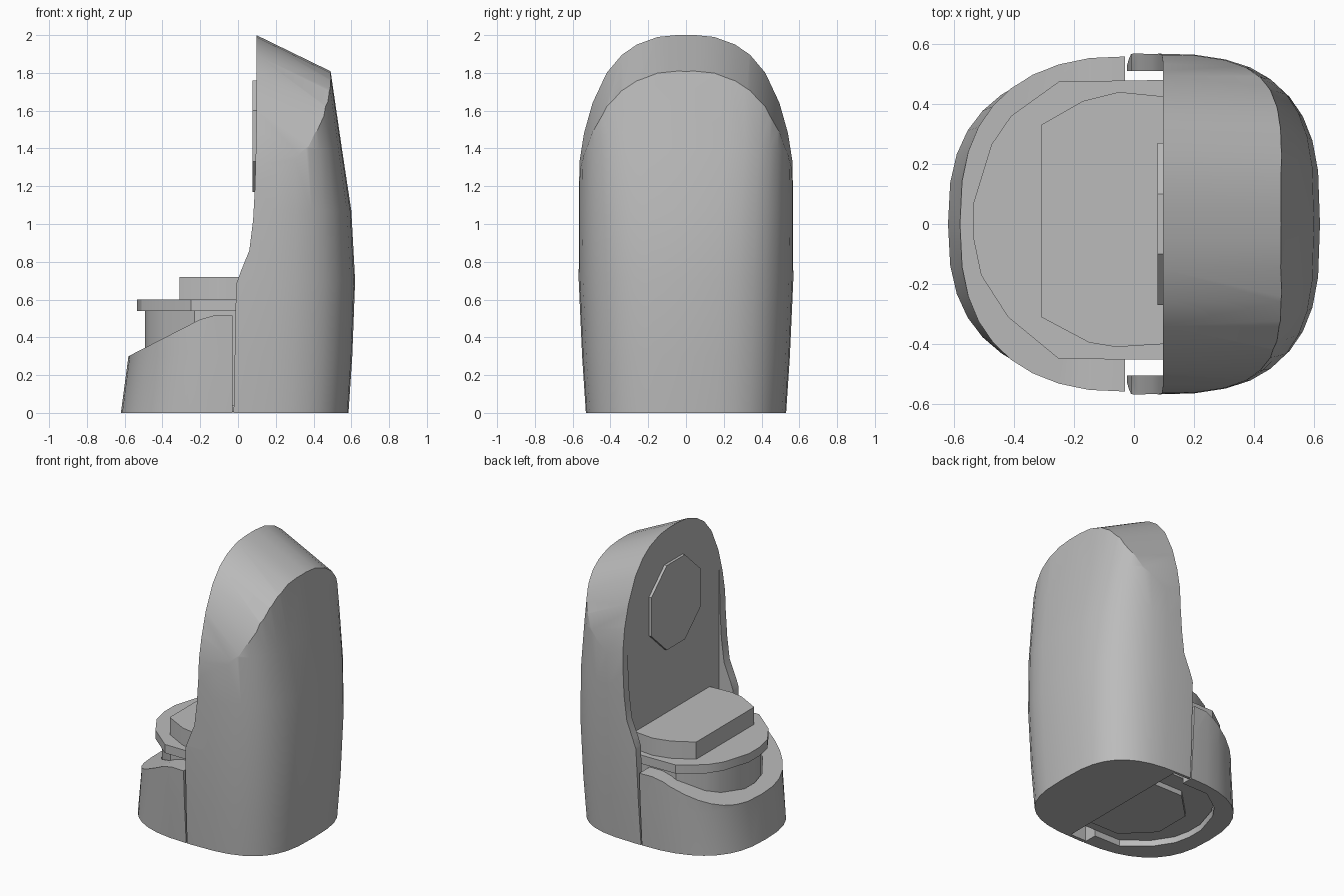
import bpy, bmesh, math
from mathutils import Matrix

cube = bpy.data.objects.get("Cube")
if cube:
    bpy.data.objects.remove(cube, do_unlink=True)

grey = bpy.data.materials.new("plain grey")
grey.use_nodes = True
grey.diffuse_color = (0.5, 0.5, 0.5, 1)
grey.node_tree.nodes["Principled BSDF"].inputs["Base Color"].default_value = (0.5, 0.5, 0.5, 1)


def add_object(name, bm):
    bmesh.ops.recalc_face_normals(bm, faces=bm.faces)
    mesh = bpy.data.meshes.new(name)
    bm.to_mesh(mesh)
    bm.free()
    mesh.materials.append(grey)
    ob = bpy.data.objects.new(name, mesh)
    bpy.context.collection.objects.link(ob)
    return ob


def loft(name, rings):
    """Skin a list of equal-length rings and cap both ends."""
    bm = bmesh.new()
    loops = [[bm.verts.new(p) for p in ring] for ring in rings]
    n = len(loops[0])
    for a, b in zip(loops, loops[1:]):
        for i in range(n):
            j = (i + 1) % n
            bm.faces.new((a[i], a[j], b[j], b[i]))
    bm.faces.new(loops[0])
    bm.faces.new(loops[-1])
    return add_object(name, bm)


def slab(name, outline, z0, z1):
    return loft(name, [[(x, y, z) for x, y in outline] for z in (z0, z1)])


def along_y(name, outline):
    return loft(name, [[(x, y, z) for x, z in outline] for y in (-1, 1)])


def boolean(ob, cutter, operation):
    """Apply a boolean and discard the cutter."""
    mod = ob.modifiers.new("cut", "BOOLEAN")
    mod.operation, mod.solver, mod.object = operation, "EXACT", cutter
    bpy.context.view_layer.update()
    deps = bpy.context.evaluated_depsgraph_get()
    mesh = bpy.data.meshes.new_from_object(ob.evaluated_get(deps))
    ob.modifiers.clear()
    ob.data = mesh
    bpy.data.objects.remove(cutter, do_unlink=True)


def smooth(ob, angle):
    bpy.ops.object.select_all(action="DESELECT")
    ob.select_set(True)
    bpy.context.view_layer.objects.active = ob
    bpy.ops.object.shade_smooth_by_angle(angle=math.radians(angle))


def shell(name):
    """Rounded-square outer body; z, back reach, front reach, half depth, squareness."""
    sections = [(0, .585, .62, .53, 3), (.3, .605, .58, .55, 3), (.7, .62, .57, .568, 3),
                (1.07, .6, .57, .57, 3.2), (1.4, .55, .57, .565, 3.6),
                (1.81, .49, .57, .56, 4), (2.1, .445, .57, .56, 4)]
    rings = []
    for z, back, front, half, power in sections:
        ring = []
        for i in range(36):
            a = math.tau * i / 36
            c, s = math.cos(a), math.sin(a)
            p = power if c > 0 else 2.6
            x = math.copysign(abs(c) ** (2 / p), c) * (back if c > 0 else front)
            ring.append((x, math.copysign(abs(s) ** (2 / p), s) * half, z))
        rings.append(ring)
    return loft(name, rings)


# Upright tower: shell trimmed by the front curve and a sloping arch
tower = shell("tower")
front_curve = [(-.025, -.1), (-.01, .68), (.015, .75), (.06, .86), (.08, 1.02),
               (.09, 1.2), (.097, 1.5), (.097, 2.2), (1, 2.2), (1, -.1)]
boolean(tower, along_y("front_trim", front_curve), "INTERSECT")
half_arch = [(.9, -.5), (.9, 1.1), (.57, 1.2), (.565, 1.32), (.54, 1.48), (.495, 1.64), (.42, 1.8),
             (.34, 1.895), (.26, 1.95), (.15, 1.99), (.05, 2.0)]
arch = half_arch + [(-y, z) for y, z in reversed(half_arch)]
slope = -.487
boolean(tower, loft("arch_trim", [[(x, y, z + slope * (x - .097)) for y, z in arch]
                                  for x in (-.5, 1)]), "INTERSECT")
socket = [(-1, -.505), (.097, -.505), (.097, .51), (-1, .51)]
boolean(tower, slab("socket_cutter", socket, -.1, 2.3), "DIFFERENCE")
smooth(tower, 25)

# Plan of the seat, rounded in front and straight towards the tower
seat_plan = [(.1, .48), (-.25, .475), (-.41, .36), (-.475, .265), (-.535, .07), (-.535, -.05),
             (-.51, -.17), (-.42, -.31), (-.25, -.45), (.1, -.452)]


def shrink(plan, k):
    return [(x if x > 0 else x * k, y * k) for x, y in plan]


# Low front wall with a sloping rim
front_wall = shell("front_wall")
rim = [(-.8, .19), (-.58, .3), (-.2, .495), (-.13, .515), (-.03, .515), (-.03, -.1), (-.8, -.1)]
boolean(front_wall, along_y("rim_trim", rim), "INTERSECT")
boolean(front_wall, slab("wall_bore", shrink(seat_plan, .93), -.2, 1), "DIFFERENCE")
smooth(front_wall, 25)

# Drum, flange and raised step stacked inside
smooth(slab("drum", shrink(seat_plan, .92), .04, .54), 30)
smooth(slab("flange", seat_plan, .54, .6), 20)
step_plan = [(.1, .425), (-.05, .44), (-.17, .41), (-.31, .33), (-.31, -.31),
             (-.15, -.395), (-.06, -.41), (.1, -.4)]
smooth(slab("step", step_plan, .6, .72), 20)

# Underside: recessed floor joining the drum, and a faceted foot
foot_plan = [(.34 * math.cos(math.tau * (i + .5) / 8), .34 * math.sin(math.tau * (i + .5) / 8))
             for i in range(8)]
slab("foot", foot_plan, .005, .05)

# Stretched octagonal plate on the tower face
quarter = [(.27, 1.33), (.27, 1.6), (.1, 1.76)]
plate = quarter + [(-y, z) for y, z in reversed(quarter)] + [(-.1, 1.17), (.1, 1.17)]
plate = [(y, z) for y, z in plate]
plate[5] = (-.27, 1.33)
loft("face_plate", [[(x, y, z) for y, z in plate] for x in (.078, .1)])
